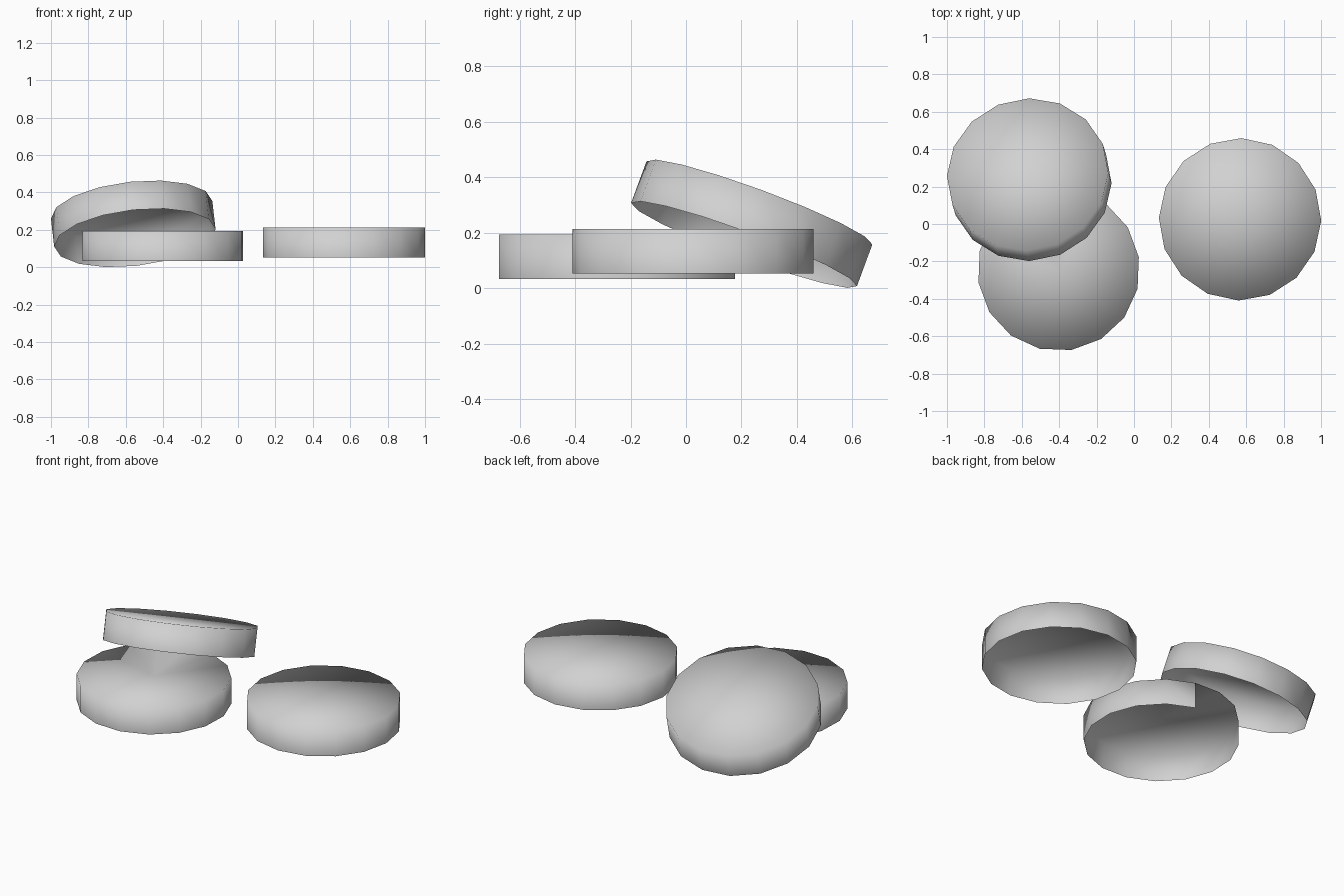
import bpy
import bmesh
from math import atan2, degrees, radians
from mathutils import Quaternion, Vector

cube = bpy.data.objects.get("Cube")
if cube:
    bpy.data.objects.remove(cube, do_unlink=True)

RADIUS = 0.434
THICKNESS = 0.161
SIDES = 16
UP = Vector((0, 0, 1))

grey = bpy.data.materials.new("light_grey")
grey.use_nodes = True
grey.diffuse_color = (0.64, 0.64, 0.64, 1)
grey.node_tree.nodes["Principled BSDF"].inputs["Base Color"].default_value = (0.64, 0.64, 0.64, 1)


def add_lid(name, centre, turn=0, axis=UP, gap=None):
    """Hollow lid, open below; gap is a range of degrees with no wall."""
    bm = bmesh.new()
    bmesh.ops.create_cone(bm, cap_ends=True, cap_tris=True, segments=SIDES,
                          radius1=RADIUS, radius2=RADIUS, depth=THICKNESS)

    # Open underside
    bottom = [f for f in bm.faces if f.normal.z < -0.5]
    bmesh.ops.delete(bm, geom=bottom, context='FACES')

    # Break in the wall
    if gap:
        missing = []
        for face in bm.faces:
            middle = face.calc_center_median()
            angle = degrees(atan2(middle.y, middle.x))
            if abs(face.normal.z) < 0.5 and gap[0] < angle < gap[1]:
                missing.append(face)
        bmesh.ops.delete(bm, geom=missing, context='FACES')

    # One rounded shade runs over the rim and cap
    for face in bm.faces:
        face.smooth = True

    mesh = bpy.data.meshes.new(name)
    bm.to_mesh(mesh)
    bm.free()
    mesh.materials.append(grey)
    lid = bpy.data.objects.new(name, mesh)
    bpy.context.collection.objects.link(lid)
    lid.location = centre
    lean = UP.rotation_difference(axis.normalized())
    lid.rotation_euler = (lean @ Quaternion(UP, radians(turn))).to_euler()


# Two level lids and one leaning on the front lid
add_lid("left_lid", (0.567, 0.025, 0.133), turn=-1)
add_lid("front_lid", (-0.403, -0.245, 0.113), turn=9, gap=(67, 136))
add_lid("leaning_lid", (-0.56, 0.237, 0.232), axis=Vector((-0.115, 0.37, 1)))
